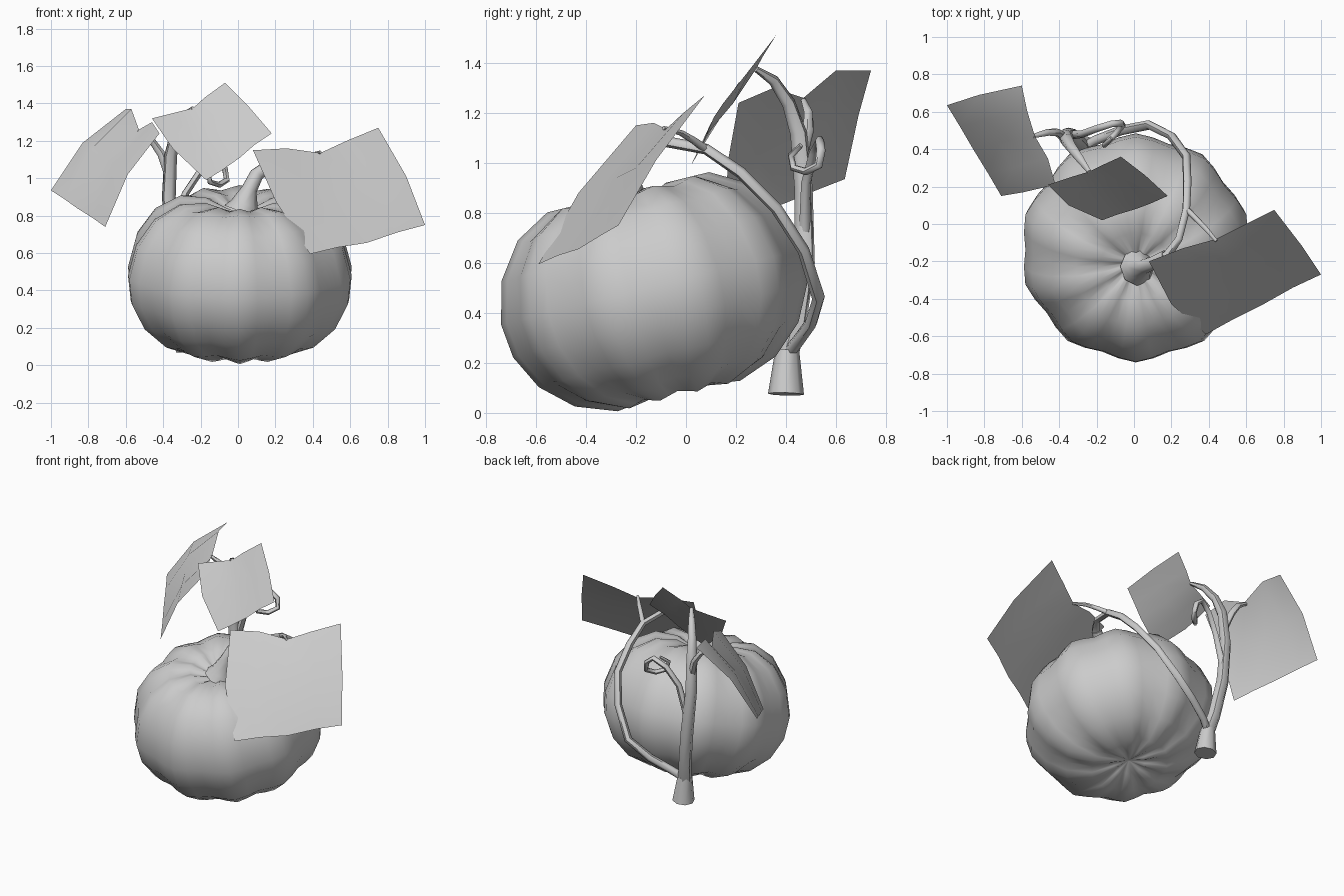
import bpy, bmesh, math
from mathutils import Vector, Matrix


def finish(bm, name, angle=40):
    bmesh.ops.recalc_face_normals(bm, faces=bm.faces)
    me = bpy.data.meshes.new(name)
    bm.to_mesh(me)
    bm.free()
    ob = bpy.data.objects.new(name, me)
    bpy.context.collection.objects.link(ob)
    bpy.ops.object.select_all(action='DESELECT')
    ob.select_set(True)
    bpy.context.view_layer.objects.active = ob
    bpy.ops.object.shade_smooth_by_angle(angle=math.radians(angle))
    return ob


def tube(name, pts, sides=6):
    """Tapered tube through (x, y, z, radius) points."""
    bm = bmesh.new()
    P = [Vector(p[:3]) for p in pts]
    rings, prev, frame = [], None, None
    for i, p in enumerate(P):
        t = (P[min(i + 1, len(P) - 1)] - P[max(i - 1, 0)]).normalized()
        if prev is None:
            frame = t.orthogonal().normalized()
        else:
            frame = prev.rotation_difference(t) @ frame
        prev = t
        side = t.cross(frame)
        rings.append([bm.verts.new(p + pts[i][3] * (
            frame * math.cos(a) + side * math.sin(a)))
            for a in (math.tau * k / sides for k in range(sides))])
    for a, b in zip(rings, rings[1:]):
        for k in range(sides):
            n = (k + 1) % sides
            bm.faces.new((a[k], a[n], b[n], b[k]))
    bm.faces.new(rings[0])
    bm.faces.new(rings[-1])
    return finish(bm, name, 60)


def leaf(name, rows):
    """Thin folded sheet from rows of points, stalk edge first."""
    bm = bmesh.new()
    g = [[bm.verts.new(p) for p in r] for r in rows]
    for a, b in zip(g, g[1:]):
        for k in range(len(a) - 1):
            bm.faces.new((a[k], a[k + 1], b[k + 1], b[k]))
    return finish(bm, name, 60)


# Pumpkin body: ribbed lathe, tilted towards the front
profile = [(0.07, 0.37), (0.19, 0.42), (0.33, 0.42), (0.47, 0.34), (0.57, 0.2),
           (0.615, 0.03), (0.60, -0.11), (0.53, -0.25), (0.41, -0.36),
           (0.25, -0.42), (0.1, -0.40)]
lobes, per = 10, 4
n = lobes * per
bm = bmesh.new()
rings = []
for r, z in profile:
    ring = []
    for k in range(n):
        a = math.tau * k / n
        groove = 0.5 - 0.5 * math.cos(lobes * a)
        s = 1.01 - 0.05 * (1 - groove)
        ring.append(bm.verts.new((r * s * math.cos(a), r * s * math.sin(a),
                                  z * (0.95 + 0.05 * groove))))
    rings.append(ring)
for a, b in zip(rings, rings[1:]):
    for k in range(n):
        m = (k + 1) % n
        bm.faces.new((a[k], a[m], b[m], b[k]))
for ring, z in ((rings[0], 0.35), (rings[-1], -0.37)):
    c = bm.verts.new((0, 0, z))
    for k in range(n):
        bm.faces.new((ring[k], ring[(k + 1) % n], c))
bm.transform(Matrix.Translation((0.01, -0.13, 0.475)) @ Matrix.Rotation(math.radians(14), 4, 'X'))
finish(bm, "pumpkin_body", 60)

# Pumpkin stem, flared at the base
tube("pumpkin_stem", [(0.02, -0.23, 0.82, 0.10), (0.035, -0.23, 0.86, 0.075),
                      (0.06, -0.225, 0.94, 0.042), (0.10, -0.21, 1.02, 0.038),
                      (0.17, -0.17, 1.07, 0.033)], 8)

# Long vine curling from the stem round to the root
tube("long_vine", [(0.13, -0.20, 1.05, 0.032), (0.18, -0.165, 1.075, 0.028),
                   (0.24, -0.08, 1.085, 0.022), (0.28, 0.08, 1.055, 0.022),
                   (0.285, 0.22, 0.96, 0.024), (0.28, 0.36, 0.82, 0.024),
                   (0.20, 0.47, 0.65, 0.024), (0.08, 0.53, 0.46, 0.026),
                   (-0.07, 0.50, 0.36, 0.026), (-0.20, 0.45, 0.29, 0.026),
                   (-0.27, 0.41, 0.24, 0.026)])

# Root stump and main vine
tube("root_stump", [(-0.26, 0.40, 0.075, 0.072), (-0.275, 0.405, 0.25, 0.048)], 8)
tube("main_vine", [(-0.275, 0.405, 0.23, 0.045), (-0.30, 0.44, 0.35, 0.042),
                   (-0.34, 0.475, 0.6, 0.042), (-0.37, 0.47, 0.9, 0.038),
                   (-0.36, 0.45, 1.12, 0.035), (-0.335, 0.41, 1.24, 0.028),
                   (-0.29, 0.35, 1.33, 0.022), (-0.24, 0.28, 1.375, 0.012)])

# Leaf stalks
tube("left_leaf_stalk", [(-0.37, 0.46, 1.02, 0.025), (-0.41, 0.49, 1.13, 0.022),
                         (-0.46, 0.49, 1.20, 0.019), (-0.54, 0.47, 1.25, 0.011)])
tube("right_leaf_stalk", [(0.28, 0.08, 1.055, 0.017), (0.33, 0.03, 1.09, 0.015),
                          (0.38, -0.02, 1.12, 0.013), (0.44, -0.09, 1.14, 0.009)])

# Curled tendril
tube("tendril", [(-0.34, 0.475, 0.72, 0.024), (-0.28, 0.48, 0.92, 0.02),
                 (-0.20, 0.51, 1.04, 0.019), (-0.12, 0.535, 1.09, 0.018),
                 (-0.07, 0.54, 1.05, 0.018), (-0.06, 0.53, 0.99, 0.017),
                 (-0.10, 0.48, 0.965, 0.016), (-0.15, 0.43, 0.98, 0.015),
                 (-0.16, 0.42, 1.03, 0.014), (-0.12, 0.46, 1.07, 0.010)])

# Leaves
leaf("right_leaf", [
    [(0.08, -0.20, 1.15), (0.26, -0.13, 1.16), (0.44, -0.08, 1.135), (0.58, -0.01, 1.20), (0.75, 0.075, 1.27)],
    [(0.20, -0.43, 0.88), (0.38, -0.34, 0.92), (0.56, -0.28, 0.94), (0.74, -0.20, 0.98), (0.90, -0.12, 1.01)],
    [(0.385, -0.59, 0.595), (0.53, -0.51, 0.63), (0.69, -0.43, 0.655), (0.85, -0.34, 0.71), (1.0, -0.27, 0.75)]])
leaf("middle_leaf", [
    [(-0.46, 0.21, 1.32), (-0.34, 0.25, 1.35), (-0.24, 0.28, 1.375), (-0.18, 0.31, 1.43), (-0.07, 0.36, 1.51)],
    [(-0.35, 0.10, 1.16), (-0.24, 0.15, 1.20), (-0.12, 0.19, 1.24), (-0.03, 0.22, 1.30), (0.06, 0.26, 1.38)],
    [(-0.17, 0.02, 0.99), (-0.09, 0.05, 1.04), (0.01, 0.08, 1.11), (0.09, 0.11, 1.18), (0.18, 0.15, 1.24)]])
leaf("left_leaf", [
    [(-0.60, 0.74, 1.37), (-0.57, 0.60, 1.37), (-0.53, 0.47, 1.26), (-0.46, 0.35, 1.30), (-0.42, 0.21, 1.24)],
    [(-0.83, 0.69, 1.19), (-0.78, 0.56, 1.16), (-0.72, 0.44, 1.10), (-0.65, 0.30, 1.08), (-0.59, 0.17, 1.02)],
    [(-1.0, 0.635, 0.935), (-0.93, 0.52, 0.89), (-0.86, 0.40, 0.84), (-0.78, 0.27, 0.79), (-0.71, 0.15, 0.74)]])
